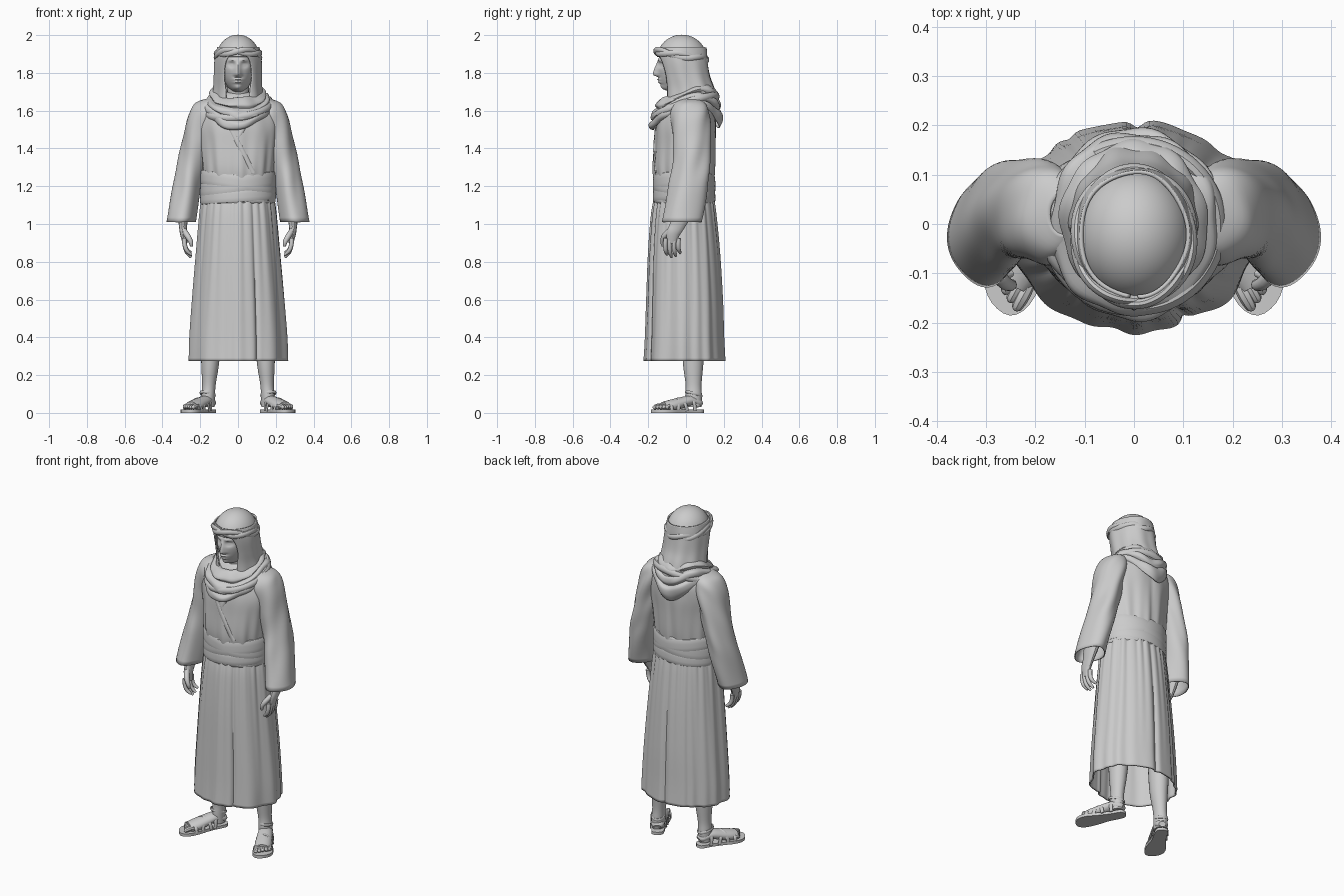
import bpy, bmesh, math
from mathutils import Vector, Matrix
from math import sin, cos, pi, exp, radians

if "Cube" in bpy.data.objects:
    bpy.data.objects.remove(bpy.data.objects["Cube"])

X, Y, Z = Vector((1, 0, 0)), Vector((0, 1, 0)), Vector((0, 0, 1))


def finish(name, bm, thick=0, angle=40):
    bmesh.ops.recalc_face_normals(bm, faces=bm.faces)
    me = bpy.data.meshes.new(name)
    bm.to_mesh(me)
    bm.free()
    me.polygons.foreach_set("use_smooth", [True] * len(me.polygons))
    me.set_sharp_from_angle(angle=radians(angle))
    ob = bpy.data.objects.new(name, me)
    bpy.context.collection.objects.link(ob)
    if thick:
        m = ob.modifiers.new("thickness", 'SOLIDIFY')
        m.thickness, m.offset = thick, 0
    return ob


def loft(name, rings, wrap=True, caps=True, thick=0, loop=False):
    bm = bmesh.new()
    vs = [[bm.verts.new(p) for p in r] for r in rings]
    n = len(vs[0])
    pairs = list(zip(vs, vs[1:])) + ([(vs[-1], vs[0])] if loop else [])
    for a, b in pairs:
        for i in range(n if wrap else n - 1):
            j = (i + 1) % n
            bm.faces.new((a[i], a[j], b[j], b[i]))
    if caps and not loop:
        bm.faces.new(vs[0])
        bm.faces.new(vs[-1])
    return finish(name, bm, thick)


def spline(keys, steps):
    """Catmull-Rom through tuples of any length."""
    out, n = [], len(keys)
    for i in range(n - 1):
        p = [keys[max(0, min(n - 1, i + k))] for k in (-1, 0, 1, 2)]
        for s in range(steps):
            t = s / steps
            out.append(tuple(b + .5 * t * (c - a + t * (2*a - 5*b + 4*c - d + t * (3*(b - c) + d - a)))
                             for a, b, c, d in zip(*p)))
    return out + [tuple(keys[-1])]


def cloth(name, keys, n=64, steps=5, fold=None, warp=None, side=1, **kw):
    """Stacked ellipses (cx, cy, z, rx, ry[, open degrees]); angle 0 is the front."""
    rows = spline(keys, steps)
    gap = len(keys[0]) == 6
    rings = []
    for k, r in enumerate(rows):
        t, ring = k / (len(rows) - 1), []
        for i in range(n):
            a = 2 * pi * i / n
            if gap:
                o = radians(r[5])
                a = o + (2 * pi - 2 * o) * i / (n - 1)
            f = fold(a, t) if fold else 1
            v = Vector((side * (r[0] + r[3] * f * sin(a)), r[1] - r[4] * f * cos(a), r[2]))
            ring.append(warp(v, a, t) if warp else v)
        rings.append(ring)
    return loft(name, rings, wrap=not gap, **kw)


def tube(name, pts, rads, flat=1, ref=Y, n=10, steps=4, loop=False, place=None):
    rows = [(Vector(r[:3]), r[3]) for r in spline([tuple(p) + (r,) for p, r in zip(pts, rads)], steps)]
    if loop:
        rows.pop()
    m, rings = len(rows), []
    for i, (c, r) in enumerate(rows):
        nx = rows[(i + 1) % m if loop else min(i + 1, m - 1)][0]
        pv = rows[i - 1 if loop else max(i - 1, 0)][0]
        d = (nx - pv).normalized()
        u = d.cross(ref).normalized()
        v = u.cross(d)
        ring = [c + u * r * cos(2*pi*k/n) + v * r * flat * sin(2*pi*k/n) for k in range(n)]
        rings.append([place @ p for p in ring] if place else ring)
    return loft(name, rings, loop=loop)


g = lambda d, w: exp(-(d / w)**2)


def pleats(a, t):
    """Irregular gathers: fine at the belt, broad at the hem, deeper at the back."""
    back = max(0, -cos(a))
    fine = (.018 * (1 - t)**2) * (sin(24*a + 2*sin(2*a)) + .5 * sin(37*a))
    broad = (.012 + .02 * t) * (sin(9*a + .8) * .6 + cos(14*a + 2 * sin(3*a)) * .5 + .5 * cos(a)**6)
    groove = g(a - .42, .05) + g(a + .5, .06) + 1.3 * g(a - pi + .03, .06) + back * g(a - pi - .55, .07)
    return 1.004 + fine + broad - .055 * groove * min(1, .4 + t)


# skirt with gathers and folds
cloth("skirt", [(0, -.008, 1.14, .185, .15), (0, -.01, 1.05, .197, .165), (0, -.008, .85, .215, .182),
                (0, -.005, .6, .236, .194), (0, -.005, .4, .25, .2), (0, -.005, .275, .253, .206)],
      n=200, steps=5, caps=False, thick=.008, fold=pleats)

# robe upper body, blousing over the belt
cloth("robe_top", [(0, -.01, 1.2, .18, .15), (0, -.012, 1.29, .193, .163), (0, -.006, 1.42, .205, .162),
                   (0, .0, 1.52, .215, .16), (0, .01, 1.6, .205, .145), (0, .015, 1.65, .165, .12),
                   (0, .015, 1.685, .11, .09), (0, .01, 1.7, .06, .06)], n=128,
      fold=lambda a, t: 1 + .018 * (1 - t) * sin(11*a + 5*t) + .01 * sin(5*a - 9*t)
      + .02 * max(0, 1 - 2.5*t) * sin(19*a) - .03 * g(a - pi, .06) * (1 - t))

# crossed lapels
tube("lapel_over", [(-.09, -.135, 1.6), (-.045, -.155, 1.52), (.02, -.167, 1.39), (.08, -.157, 1.27)],
     [.014] * 4, flat=.5)
tube("lapel_under", [(.08, -.137, 1.6), (.04, -.156, 1.53), (-.005, -.164, 1.45)], [.012] * 3, flat=.45)

# belt: a base band plus tilted flat wraps
cloth("belt", [(0, -.01, 1.105, .182, .148), (0, -.01, 1.12, .197, .162), (0, -.01, 1.19, .196, .16),
               (0, -.01, 1.26, .194, .16), (0, -.01, 1.275, .18, .148)], n=72,
      fold=lambda a, t: 1 + .008 * sin(7*a + 14*t))
for z, tx, h in ((1.15, .06, .036), (1.21, .13, .045), (1.22, -.14, .04)):
    cloth("belt_wrap", [(0, -.01, z - h, .19, .154), (0, -.01, z - h*.75, .2, .165), (0, -.01, z + h*.75, .198, .163),
                        (0, -.01, z + h, .188, .154)], n=64, steps=3,
          warp=lambda v, a, t, tx=tx: v + Z * (tx * v.x))

# face: displaced ellipsoid with nose, brow, eyes, lips, chin
bm = bmesh.new()
bmesh.ops.create_uvsphere(bm, u_segments=96, v_segments=72, radius=1)
for v in bm.verts:
    x, y, z = v.co.x * .086, v.co.y * .122 - .028, v.co.z * .14 + 1.835
    if y < -.04:
        ramp = max(0, min(1, (1.865 - z) / .07)) * max(0, min(1, (z - 1.775) / .014))
        y -= .03 * ramp * g(x, .011 + .007 * ramp)
        y += .016 * g(abs(x) - .034, .018) * g(z - 1.843, .013)
        y -= .008 * g(abs(x) - .034, .011) * g(z - 1.842, .006)
        y -= .007 * g(abs(x) - .03, .025) * g(z - 1.868, .009)
        y -= .012 * g(x, .022) * (g(z - 1.765, .006) + g(z - 1.75, .006))
        y -= .03 * g(x, .034) * g(z - 1.715, .022) + .01 * g(x, .045) * g(z - 1.75, .03)
    v.co = (x, y, z)
finish("face", bm)
tube("neck", [(0, .015, 1.6), (0, -.01, 1.68), (0, -.02, 1.78)], [.065, .058, .06], n=20)

# head cloth: cap and hanging drape open at the face
bm = bmesh.new()
bmesh.ops.create_uvsphere(bm, u_segments=48, v_segments=32, radius=1)
bmesh.ops.bisect_plane(bm, geom=bm.verts[:] + bm.edges[:] + bm.faces[:], plane_co=(0, 0, .08),
                       plane_no=(0, 0, -1), clear_outer=True)
for v in bm.verts:
    v.co = (v.co.x * .114, v.co.y * .13 - .022, v.co.z * .125 + 1.875)
finish("head_cloth_cap", bm, .004)
cloth("head_cloth_drape", [(0, -.021, 1.935, .108, .126, 4), (0, -.02, 1.895, .117, .13, 22),
                           (0, -.014, 1.85, .121, .128, 33), (0, 0, 1.78, .122, .126, 36),
                           (0, .018, 1.71, .126, .132, 30), (0, .03, 1.62, .14, .14, 26)],
      n=80, caps=False, thick=.008,
      fold=lambda a, t: 1 + .028 * t * cos(9*a) + .015 * sin(5*a + 4*t))

# head cord of two loosely twisted strands
for ph in (0, pi):
    pts = []
    for i in range(49):
        a = 2 * pi * i / 48
        r = 1 + .03 * cos(3*a + ph)
        y = -.025 - .133 * r * cos(a)
        pts.append((.117 * r * sin(a), y, 1.888 - .17 * y + .011 * sin(3*a + ph)))
    tube("head_cord", pts, [.011] * 49, flat=1.4, ref=Z, steps=2, n=10, loop=True)

# neck scarf: tilted cowl with ridges and a draped point at the back
cloth("neck_scarf", [(0, .02, 1.655, .095, .105), (0, .015, 1.69, .105, .118), (0, .01, 1.695, .122, .136),
                     (0, .004, 1.67, .146, .163), (0, 0, 1.652, .138, .153), (0, 0, 1.64, .163, .178),
                     (0, 0, 1.618, .168, .184), (0, 0, 1.607, .158, .172), (0, 0, 1.595, .178, .188),
                     (0, 0, 1.57, .184, .186), (0, 0, 1.555, .175, .172)],
      n=96, steps=4, caps=False, thick=.006,
      fold=lambda a, t: 1 + .02 * sin(4*a + 9*t) + .018 * sin(9*a - 7*t),
      warp=lambda v, a, t: v + Z * (.3 * v.y + .06 * t * sin(a)**2 - .1 * t * max(0, -cos(a))**4
                                    + .008 * sin(3*a + 6*t)))
tube("scarf_wrap", [(.17 * sin(k*pi/8), -.005 - .165 * cos(k*pi/8), 1.62 - .055 * cos(k*pi/8) + .02 * sin(k*pi/8))
                    for k in range(17)], [.018] * 17, flat=1.2, ref=Z, loop=True)

for s, tag in ((1, "left"), (-1, "right")):
    # wide open sleeve with a sloping shoulder
    cloth(tag + "_sleeve", [(.14, .02, 1.66, .03, .04), (.165, .022, 1.635, .062, .08), (.186, .022, 1.57, .076, .1),
                            (.215, .028, 1.45, .074, .096), (.245, .028, 1.32, .071, .094),
                            (.272, .012, 1.19, .071, .1), (.302, -.022, 1.01, .073, .1)],
          n=64, side=s, caps=False, thick=.006,
          fold=lambda a, t: 1 + .04 * sin(5*a + 10*t) * sin(pi*t) + .035 * t * cos(4*a + .8)
          + .016 * sin(26*t + 3*a))
    M = lambda p: (s * p[0], p[1], p[2])
    # forearm, palm and fingers
    tube(tag + "_forearm_palm", [M(p) for p in ((.285, .01, 1.15), (.29, -.03, 1.04), (.291, -.05, .985),
                                               (.288, -.068, .95), (.28, -.075, .9))],
         [.036, .028, .021, .019, .014], flat=1.9, n=14)
    for k in range(4):
        y, dz = -.11 + .023 * k, (.008, -.006, 0, .018)[k]
        tube(tag + "_finger", [M(p) for p in ((.285, y + .003, .925), (.282, y, .89), (.271, y + .003, .855 + dz*.5),
                                             (.248, y + .01, .83 + dz))], [.012, .012, .011, .007])
    tube(tag + "_thumb", [M(p) for p in ((.286, -.085, .965), (.266, -.115, .935), (.25, -.124, .905),
                                        (.246, -.12, .882))], [.015, .015, .012, .008])
    # lower leg
    cloth(tag + "_leg", [(.142, .03, .55, .05, .058), (.145, .038, .36, .052, .06), (.148, .038, .25, .046, .053),
                         (.154, .04, .15, .036, .042), (.158, .04, .09, .036, .044), (.158, .04, .03, .034, .042)],
          n=24, side=s)
    # foot, splayed outward; local toes point to -y
    P = Matrix.Translation((s * .158, .045, 0)) @ Matrix.Rotation(s * radians(29), 4, 'Z')
    tube(tag + "_foot", [(0, .038, .045), (0, .02, .052), (0, -.03, .064), (0, -.09, .051), (0, -.15, .036),
                         (0, -.19, .032)], [.02, .036, .039, .044, .047, .039], flat=.68, ref=Z, n=20, place=P)
    for k in range(5):
        x = s * (-.034 + .018 * k)
        tip = -.232 + .009 * k
        tube(tag + "_toe", [(x, -.165, .034), (x, (tip - .165) / 2, .036), (x, tip + .007, .029), (x, tip, .026)],
             [.011, .012 if k else .014, .011, .004], ref=Z, n=8, place=P)
    # sandal sole
    bm = bmesh.new()
    outline = [(0, .05), (.032, .035), (.036, -.03), (.046, -.1), (.058, -.16), (.05, -.21), (.015, -.242),
               (-.03, -.247), (-.054, -.21), (-.052, -.14), (-.038, -.07), (-.036, 0), (-.028, .037), (0, .05)]
    f = bm.faces.new([bm.verts.new(P @ Vector((s * x, y, 0))) for x, y in spline(outline, 3)[:-1]])
    top = bmesh.ops.extrude_face_region(bm, geom=[f])["geom"]
    bmesh.ops.translate(bm, vec=(0, 0, .017), verts=[v for v in top if isinstance(v, bmesh.types.BMVert)])
    finish(tag + "_sandal_sole", bm)
    # sandal straps: arches over the foot and an ankle loop
    for y0, y1, w, h in ((-.165, -.165, .052, .056), (-.07, -.125, .047, .076), (-.125, -.07, .047, .078),
                         (-.02, -.045, .043, .092)):
        tube(tag + "_strap", [(s * w * cos(k*pi/8), y0 + (y1 - y0) * k / 8, .01 + (h - .01) * sin(k*pi/8)**.8)
                              for k in range(9)], [.004] * 9, flat=2.6, place=P)
    tube(tag + "_ankle_strap", [(.037 * sin(k*pi/6), -.005 - .044 * cos(k*pi/6), .1 + .012 * cos(k*pi/6))
                                for k in range(13)], [.004] * 13, flat=2, ref=Z, loop=True, place=P)
